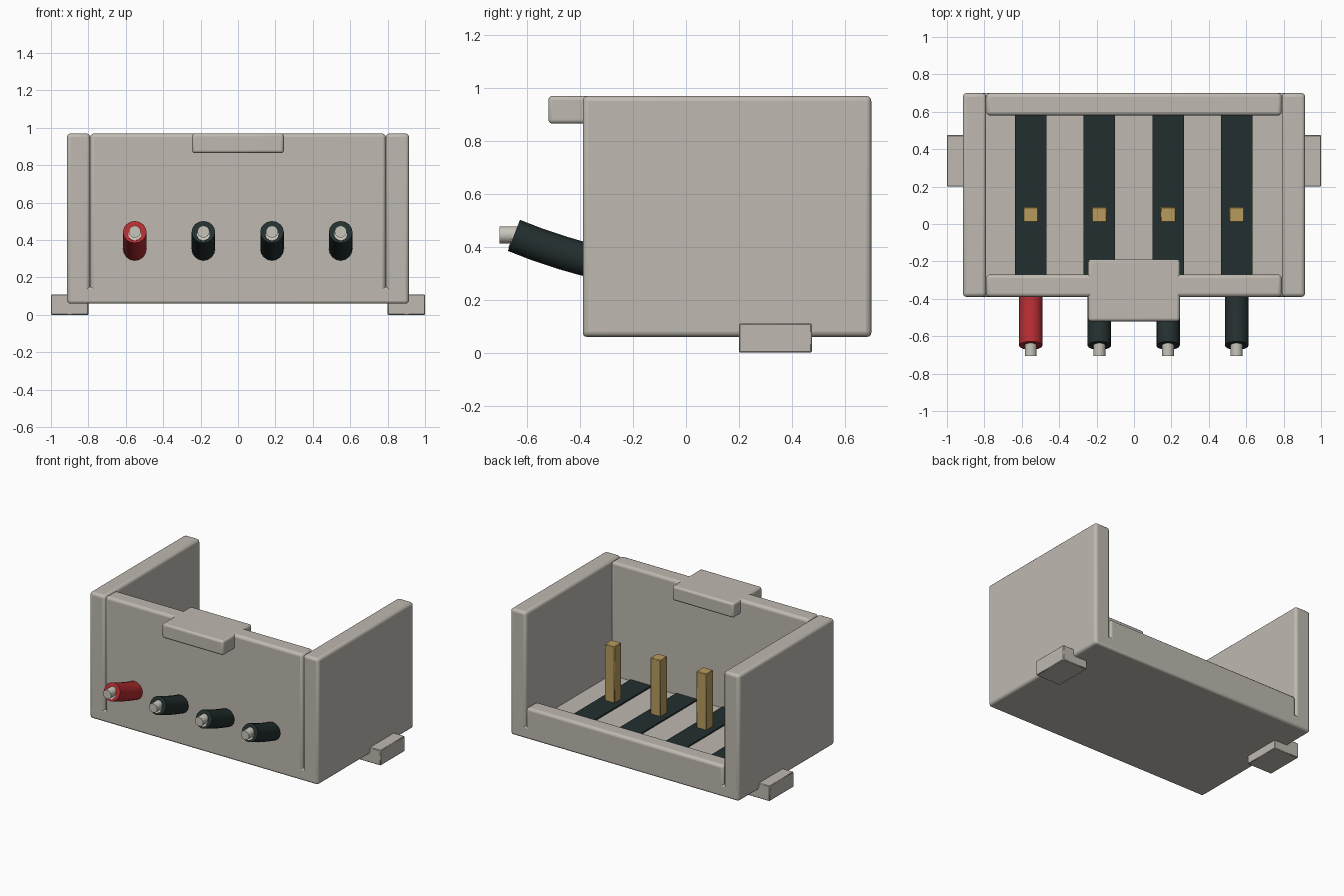
import bpy
from math import radians
from mathutils import Vector

cube = bpy.data.objects.get("Cube")
if cube:
    bpy.data.objects.remove(cube)


def material(name, r, g, b):
    m = bpy.data.materials.new(name)
    m.use_nodes = True
    m.diffuse_color = (r, g, b, 1)
    m.node_tree.nodes["Principled BSDF"].inputs["Base Color"].default_value = (r, g, b, 1)
    return m


PLASTIC = material("warm grey plastic", 0.52, 0.49, 0.44)
DARK = material("dark insulation", 0.017, 0.028, 0.028)
RED = material("red insulation", 0.45, 0.025, 0.03)
GOLD = material("gold contact", 0.48, 0.33, 0.11)
METAL = material("bare wire metal", 0.58, 0.56, 0.50)


def box(name, low, high, mat, bevel=0.0, segments=3):
    """Box between two corners, with optionally rounded edges."""
    low, high = Vector(low), Vector(high)
    bpy.ops.mesh.primitive_cube_add(size=1, location=(low + high) / 2)
    ob = bpy.context.object
    ob.name = name
    ob.scale = high - low
    bpy.ops.object.transform_apply(location=False, rotation=False, scale=True)
    ob.data.materials.append(mat)
    if bevel:
        mod = ob.modifiers.new("rounded edges", "BEVEL")
        mod.width = bevel
        mod.segments = segments
        bpy.ops.object.shade_smooth_by_angle(angle=radians(35))
    return ob


def rod(name, start, end, radius, mat):
    """Cylinder between two points."""
    start, end = Vector(start), Vector(end)
    axis = end - start
    bpy.ops.mesh.primitive_cylinder_add(vertices=32, radius=radius, depth=axis.length,
                                        location=(start + end) / 2)
    ob = bpy.context.object
    ob.name = name
    ob.rotation_euler = axis.to_track_quat("Z", "Y").to_euler()
    ob.data.materials.append(mat)
    bpy.ops.object.shade_smooth_by_angle(angle=radians(35))
    return ob


def wire(name, x, path, radius, mat):
    """Round insulated wire swept along a path of (y, z) points."""
    curve = bpy.data.curves.new(name, "CURVE")
    curve.dimensions = "3D"
    curve.bevel_depth = radius
    curve.bevel_resolution = 6
    curve.use_fill_caps = True
    spline = curve.splines.new("POLY")
    spline.points.add(len(path) - 1)
    for point, (y, z) in zip(spline.points, path):
        point.co = (x, y, z, 1)
    spline.use_smooth = True
    curve.materials.append(mat)
    ob = bpy.data.objects.new(name, curve)
    bpy.context.collection.objects.link(ob)
    return ob


# Housing
FRONT, BACK, BOTTOM, TOP = -0.39, 0.70, 0.06, 0.97
FLOOR = 0.15
box("base", (-0.91, FRONT, BOTTOM), (0.91, BACK, FLOOR), PLASTIC, 0.015)
box("front_wall", (-0.79, FRONT, BOTTOM + 0.01), (0.79, -0.27, TOP), PLASTIC, 0.02)
box("back_wall", (-0.79, 0.58, BOTTOM + 0.01), (0.79, BACK, 0.285), PLASTIC, 0.02)
box("latch_tab", (-0.245, -0.52, 0.865), (0.245, -0.19, TOP), PLASTIC, 0.015)

# Side walls and feet, one on each side
for side, sx in (("left", 1), ("right", -1)):
    x0, x1 = sorted((0.79 * sx, 0.915 * sx))
    box(side + "_wall", (x0, FRONT, BOTTOM), (x1, BACK, TOP), PLASTIC, 0.02)
    x0, x1 = sorted((0.80 * sx, 1.0 * sx))
    box(side + "_foot", (x0, 0.20, 0), (x1, 0.475, 0.11), PLASTIC, 0.004, 1)

# Contacts and wires, four of each
PATH = [(-0.30, 0.335), (-0.39, 0.355), (-0.47, 0.378), (-0.56, 0.408), (-0.65, 0.443)]
for i in range(4):
    x = -0.552 + i * 0.367
    n = str(i + 1)
    box("floor_strip_" + n, (x - 0.084, -0.28, FLOOR - 0.02), (x + 0.084, 0.59, FLOOR + 0.01), DARK)
    box("contact_pin_" + n, (x - 0.04, 0.01, FLOOR), (x + 0.04, 0.09, 0.565), GOLD, 0.004, 1)
    wire("wire_" + n, x, PATH, 0.063, RED if i == 0 else DARK)
    rod("wire_core_" + n, (x, -0.62, 0.415), (x, -0.658, 0.43), 0.034, METAL)
    rod("wire_tip_" + n, (x, -0.62, 0.445), (x, -0.705, 0.445), 0.032, METAL)
